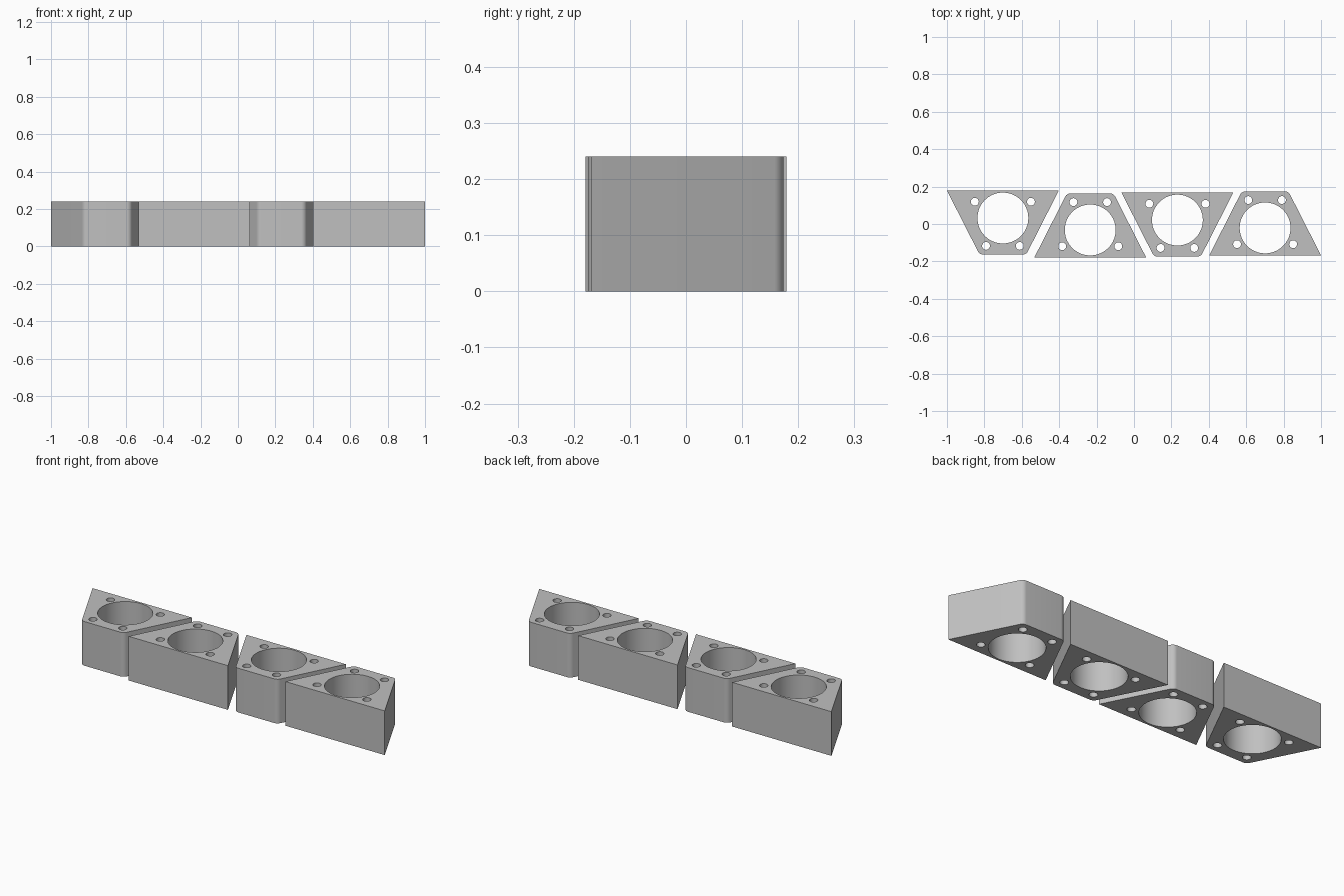
import bpy, bmesh, math
from mathutils import Vector

if "Cube" in bpy.data.objects:
    bpy.data.objects.remove(bpy.data.objects["Cube"])

HEIGHT = 0.24
DEPTH = 0.342          # long edge to short edge
LONG_HALF = 0.299
SHORT_HALF = 0.125     # before rounding the corners
FILLET = 0.03

grey = bpy.data.materials.new("grey")
grey.diffuse_color = (0.53, 0.53, 0.53, 1)
grey.use_nodes = True
grey.node_tree.nodes["Principled BSDF"].inputs["Base Color"].default_value = grey.diffuse_color


def circle(cx, cy, r, n):
    return [(cx + r * math.cos(2 * math.pi * i / n),
             cy + r * math.sin(2 * math.pi * i / n)) for i in range(n)]


def outline():
    """Trapezoid with its long edge on y = 0 and rounded short-edge corners."""
    turn = math.pi / 2 - math.atan2(LONG_HALF - SHORT_HALF, DEPTH)
    tangent = FILLET * math.tan(turn / 2)
    cx, cy = SHORT_HALF - tangent, -DEPTH + FILLET
    right = []
    for i in range(9):
        a = -math.pi / 2 + turn * i / 8
        right.append((cx + FILLET * math.cos(a), cy + FILLET * math.sin(a)))
    right.append((LONG_HALF, 0))
    return right + [(-x, y) for x, y in reversed(right)]


def block(name, x, y, flip):
    # Outline, large bore and four screw holes
    loops = [outline(), circle(0, -0.147, 0.136, 64)]
    for sx in (-1, 1):
        loops.append(circle(sx * 0.150, -0.060, 0.021, 24))
        loops.append(circle(sx * 0.090, -0.296, 0.021, 24))
    s = -1 if flip else 1
    bm = bmesh.new()
    edges = []
    for pts in loops:
        vs = [bm.verts.new((s * px, s * py, 0)) for px, py in pts]
        edges += [bm.edges.new((v, vs[i - 1])) for i, v in enumerate(vs)]
    bmesh.ops.triangle_fill(bm, use_beauty=True, edges=edges, normal=(0, 0, 1))

    # Extrude the plate to full height
    res = bmesh.ops.extrude_face_region(bm, geom=bm.faces[:], use_keep_orig=True)
    top = [g for g in res["geom"] if isinstance(g, bmesh.types.BMVert)]
    bmesh.ops.translate(bm, vec=Vector((0, 0, HEIGHT)), verts=top)
    bmesh.ops.recalc_face_normals(bm, faces=bm.faces[:])

    mesh = bpy.data.meshes.new(name)
    bm.to_mesh(mesh)
    bm.free()
    mesh.materials.append(grey)
    obj = bpy.data.objects.new(name, mesh)
    obj.location = (x, y, 0)
    bpy.context.collection.objects.link(obj)
    bpy.ops.object.select_all(action='DESELECT')
    obj.select_set(True)
    bpy.context.view_layer.objects.active = obj
    bpy.ops.object.shade_smooth_by_angle(angle=math.radians(30))


# Row of blocks, alternately turned half round
block("block_1", -0.701, 0.179, False)
block("block_2", -0.234, -0.179, True)
block("block_3", 0.232, 0.168, False)
block("block_4", 0.701, -0.168, True)
